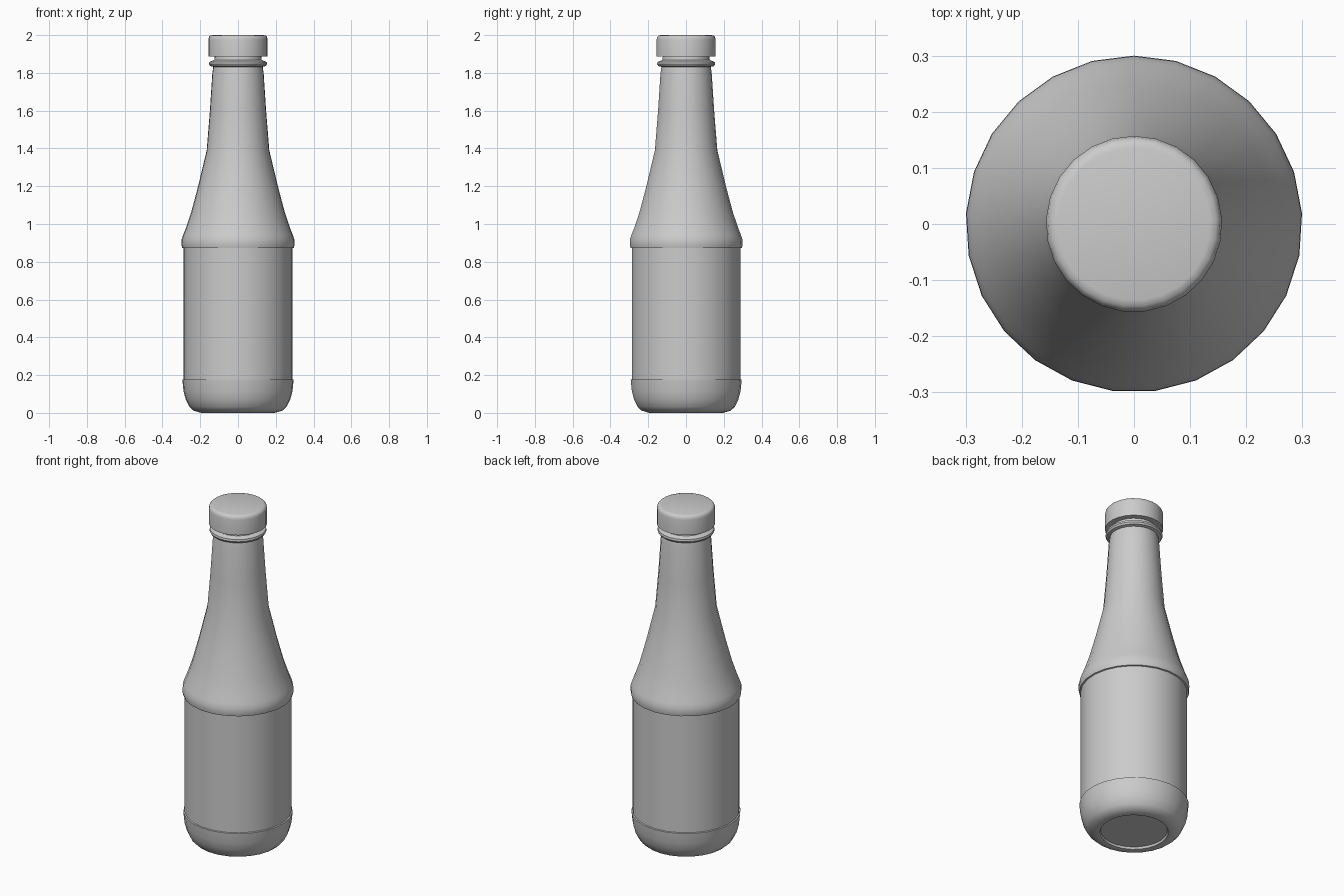
import bpy, bmesh, math

if "Cube" in bpy.data.objects:
    bpy.data.objects.remove(bpy.data.objects["Cube"])

SIDES = 25


def lathe(name, profile, angle=40):
    """Spin an (r, z) profile, listed bottom to top, into a capped solid."""
    bm = bmesh.new()
    rings = []
    for r, z in profile:
        ring = []
        for i in range(SIDES):
            a = math.pi / 2 + 2 * math.pi * i / SIDES
            ring.append(bm.verts.new((r * math.cos(a), r * math.sin(a), z)))
        rings.append(ring)
    for lo, hi in zip(rings, rings[1:]):
        for i in range(SIDES):
            j = (i + 1) % SIDES
            bm.faces.new((lo[i], lo[j], hi[j], hi[i]))
    bm.faces.new(rings[0][::-1])
    bm.faces.new(rings[-1])
    bmesh.ops.recalc_face_normals(bm, faces=bm.faces)
    mesh = bpy.data.meshes.new(name)
    bm.to_mesh(mesh)
    bm.free()
    ob = bpy.data.objects.new(name, mesh)
    bpy.context.collection.objects.link(ob)
    bpy.ops.object.select_all(action='DESELECT')
    ob.select_set(True)
    bpy.context.view_layer.objects.active = ob
    bpy.ops.object.shade_smooth_by_angle(angle=math.radians(angle))
    return ob


# Body: recessed base, rounded foot, label panel, shoulder bead, tapering neck, collar
lathe("bottle_body", [
    (0.18, 0.015), (0.185, 0.003), (0.195, 0.0), (0.237, 0.012),
    (0.258, 0.032), (0.277, 0.07), (0.289, 0.115), (0.295, 0.176),
    (0.288, 0.178), (0.288, 0.872),
    (0.296, 0.874), (0.30, 0.892), (0.299, 0.918), (0.291, 0.942),
    (0.276, 0.98), (0.249, 1.06), (0.214, 1.19), (0.166, 1.39),
    (0.149, 1.60), (0.136, 1.80), (0.131, 1.832),
    (0.148, 1.836), (0.154, 1.846), (0.152, 1.858), (0.126, 1.868),
    (0.122, 1.90),
])

# Screw cap with a softened top edge
lathe("cap", [
    (0.125, 1.886), (0.157, 1.886), (0.157, 1.976),
    (0.154, 1.990), (0.147, 1.997), (0.136, 2.0),
], 50)
